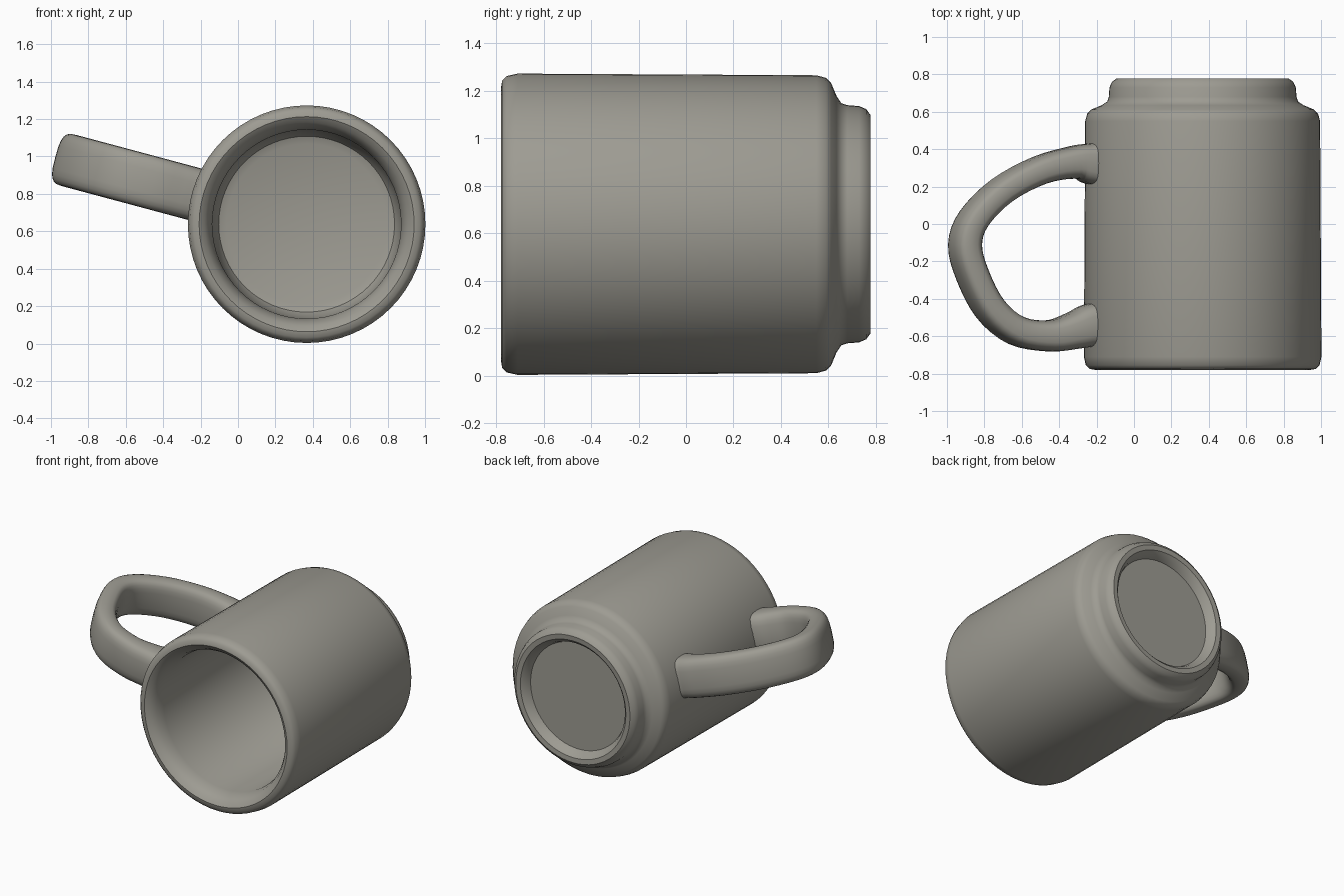
import bpy, bmesh, math
from mathutils import Vector

if "Cube" in bpy.data.objects:
    bpy.data.objects.remove(bpy.data.objects["Cube"])

CX, CZ = 0.367, 0.638          # axis of the mug, running along y
TILT = math.radians(15)        # handle tilts up from the -x direction

clay = bpy.data.materials.new("warm grey clay")
clay.diffuse_color = (0.34, 0.33, 0.29, 1)
clay.use_nodes = True
clay.node_tree.nodes["Principled BSDF"].inputs["Base Color"].default_value = clay.diffuse_color


def finish(bm, name, angle):
    bmesh.ops.recalc_face_normals(bm, faces=bm.faces)
    me = bpy.data.meshes.new(name)
    bm.to_mesh(me)
    bm.free()
    ob = bpy.data.objects.new(name, me)
    bpy.context.collection.objects.link(ob)
    me.materials.append(clay)
    bpy.ops.object.select_all(action='DESELECT')
    ob.select_set(True)
    bpy.context.view_layer.objects.active = ob
    bpy.ops.object.shade_smooth_by_angle(angle=math.radians(angle))
    return ob


def skin(bm, rings):
    # bridge successive closed rings and cap both ends
    n = len(rings[0])
    for a, b in zip(rings, rings[1:]):
        for i in range(n):
            j = (i + 1) % n
            bm.faces.new((a[i], a[j], b[j], b[i]))
    bm.faces.new(rings[0])
    bm.faces.new(rings[-1])


# Mug body: lathe profile (y, radius) from inner floor, over the rim, to the foot recess
profile = [(0.56, 0.43), (0.545, 0.47), (0.50, 0.495), (-0.66, 0.505), (-0.72, 0.52),
           (-0.76, 0.545), (-0.78, 0.575), (-0.775, 0.605), (-0.755, 0.625),
           (-0.71, 0.635), (0.55, 0.628), (0.59, 0.617), (0.612, 0.595),
           (0.635, 0.54), (0.655, 0.51), (0.68, 0.502), (0.73, 0.498),
           (0.76, 0.485), (0.778, 0.46), (0.775, 0.425), (0.75, 0.40), (0.715, 0.385)]
bm = bmesh.new()
SEG = 64
rings = []
for y, r in profile:
    rings.append([bm.verts.new((CX + r * math.cos(2 * math.pi * i / SEG), y,
                                CZ + r * math.sin(2 * math.pi * i / SEG)))
                  for i in range(SEG)])
skin(bm, rings)
finish(bm, "mug_body", 40)

# Handle: centre path (distance from mug axis, y, half thickness), flared at the wall
path = [(0.55, 0.32, 0.125), (0.63, 0.325, 0.11), (0.71, 0.33, 0.088), (0.90, 0.288, 0.076),
        (1.11, 0.18, 0.073), (1.265, 0.03, 0.073), (1.315, -0.11, 0.076),
        (1.275, -0.27, 0.076), (1.175, -0.455, 0.076), (1.03, -0.57, 0.078),
        (0.85, -0.598, 0.084), (0.71, -0.57, 0.10), (0.63, -0.545, 0.115),
        (0.55, -0.535, 0.125)]
pts = [Vector(p) for p in path]


def catmull(p0, p1, p2, p3, t):
    return 0.5 * (2 * p1 + (p2 - p0) * t + (2 * p0 - 5 * p1 + 4 * p2 - p3) * t * t
                  + (3 * p1 - p0 - 3 * p2 + p3) * t ** 3)


ext = [2 * pts[0] - pts[1]] + pts + [2 * pts[-1] - pts[-2]]
fine = [catmull(*ext[i:i + 4], k / 4) for i in range(len(pts) - 1) for k in range(4)]
fine.append(pts[-1])

out = Vector((-math.cos(TILT), 0, math.sin(TILT)))   # away from the mug axis
side = Vector((math.sin(TILT), 0, math.cos(TILT)))   # across the handle width
along = Vector((0, 1, 0))
origin = Vector((CX, 0, CZ))
bm = bmesh.new()
rings = []
for i, p in enumerate(fine):
    d = fine[min(i + 1, len(fine) - 1)] - fine[max(i - 1, 0)]
    normal = (out * -d.y + along * d.x).normalized()
    centre = origin + out * p.x + along * p.y
    ring = []
    for k in range(24):
        a = 2 * math.pi * k / 24
        c, s = math.cos(a), math.sin(a)
        u = math.copysign(abs(c) ** 0.62, c) * 0.142   # rounded-box section
        v = math.copysign(abs(s) ** 0.62, s) * p.z
        ring.append(bm.verts.new(centre + side * u + normal * v))
    rings.append(ring)
skin(bm, rings)

# keep the flared handle roots inside the wall rather than poking into the cup
for v in bm.verts:
    dx, dz = v.co.x - CX, v.co.z - CZ
    r = math.hypot(dx, dz)
    if r < 0.57:
        v.co.x, v.co.z = CX + dx * 0.57 / r, CZ + dz * 0.57 / r
finish(bm, "handle", 50)
